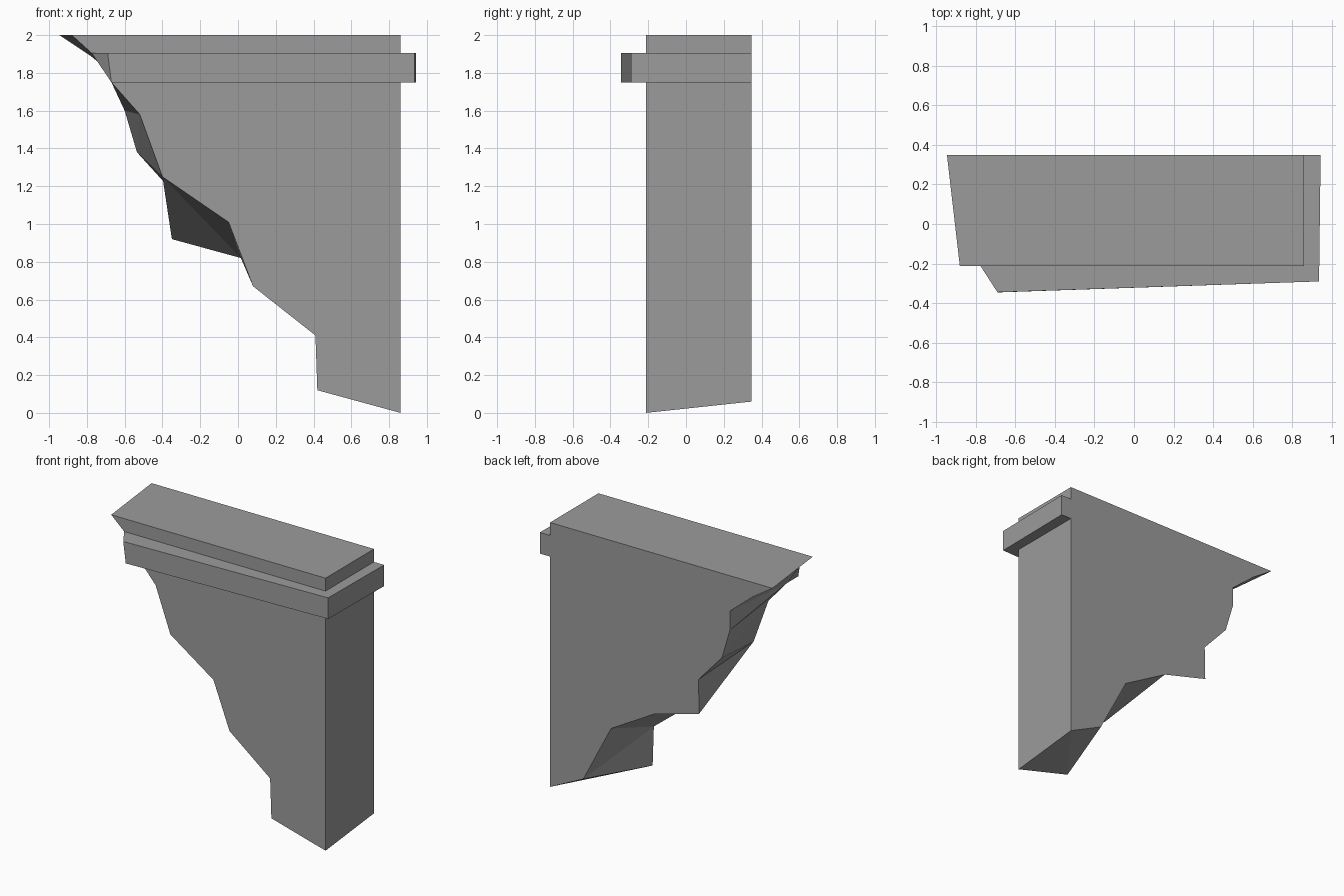
import bpy
import bmesh

cube = bpy.data.objects.get("Cube")
if cube:
    bpy.data.objects.remove(cube, do_unlink=True)

stone = bpy.data.materials.new("grey stone")
stone.use_nodes = True
GREY = (0.33, 0.33, 0.33, 1)
stone.diffuse_color = GREY
stone.node_tree.nodes["Principled BSDF"].inputs["Base Color"].default_value = GREY


def loft(name, loop_a, loop_b, pairs):
    """Cap two outlines and bridge them along matching point pairs."""
    bm = bmesh.new()
    a = [bm.verts.new(p) for p in loop_a]
    b = [bm.verts.new(p) for p in loop_b]
    bm.faces.new(a)
    bm.faces.new(b[::-1])
    for (i, j), (k, m) in zip(pairs, pairs[1:] + pairs[:1]):
        corners = list(dict.fromkeys((a[i], b[j], b[m], a[k])))
        if len(corners) == 4:
            # rough broken faces are split along one diagonal
            bm.faces.new((corners[0], corners[1], corners[3]))
            bm.faces.new((corners[1], corners[2], corners[3]))
        else:
            bm.faces.new(corners)
    bmesh.ops.recalc_face_normals(bm, faces=bm.faces)
    bmesh.ops.dissolve_limit(bm, angle_limit=0.005, verts=bm.verts, edges=bm.edges)
    mesh = bpy.data.meshes.new(name)
    bm.to_mesh(mesh)
    bm.free()
    mesh.materials.append(stone)
    obj = bpy.data.objects.new(name, mesh)
    bpy.context.collection.objects.link(obj)
    return obj


# Broken wall: front and back outlines differ along the jagged side
FRONT_Y, BACK_Y = -0.213, 0.348
front = [(0.86, 0), (0.42, 0.12), (0.41, 0.41), (0.08, 0.67), (-0.05, 1.01),
         (-0.4, 1.25), (-0.52, 1.58), (-0.67, 1.75), (-0.77, 1.9), (-0.88, 2), (0.86, 2)]
back = [(0.86, 0.06), (0.59, 0.19), (0.365, 0.62), (0.015, 0.82), (-0.35, 0.92),
        (-0.345, 1.17), (-0.535, 1.38), (-0.6, 1.6), (-0.6, 1.74), (-0.78, 1.89),
        (-0.945, 2), (0.86, 2)]
bridge = [(0, 0), (1, 1), (2, 2), (3, 3), (4, 3), (5, 4), (5, 5), (5, 6),
          (6, 6), (6, 7), (7, 7), (7, 8), (8, 9), (9, 10), (10, 11)]
loft("broken_wall",
     [(x, FRONT_Y, z) for x, z in front],
     [(x, BACK_Y, z) for x, z in back], bridge)

# Ledge wrapping the front and the intact end
shared = [(0.935, -0.29), (0.943, BACK_Y), (0.86, BACK_Y), (0.86, FRONT_Y)]
lower = [(-0.67, FRONT_Y), (-0.67, -0.345)] + shared
upper = [(-0.775, FRONT_Y), (-0.69, -0.345)] + shared
loft("ledge",
     [(x, y, 1.75) for x, y in lower],
     [(x, y, 1.905) for x, y in upper], [(i, i) for i in range(len(lower))])
